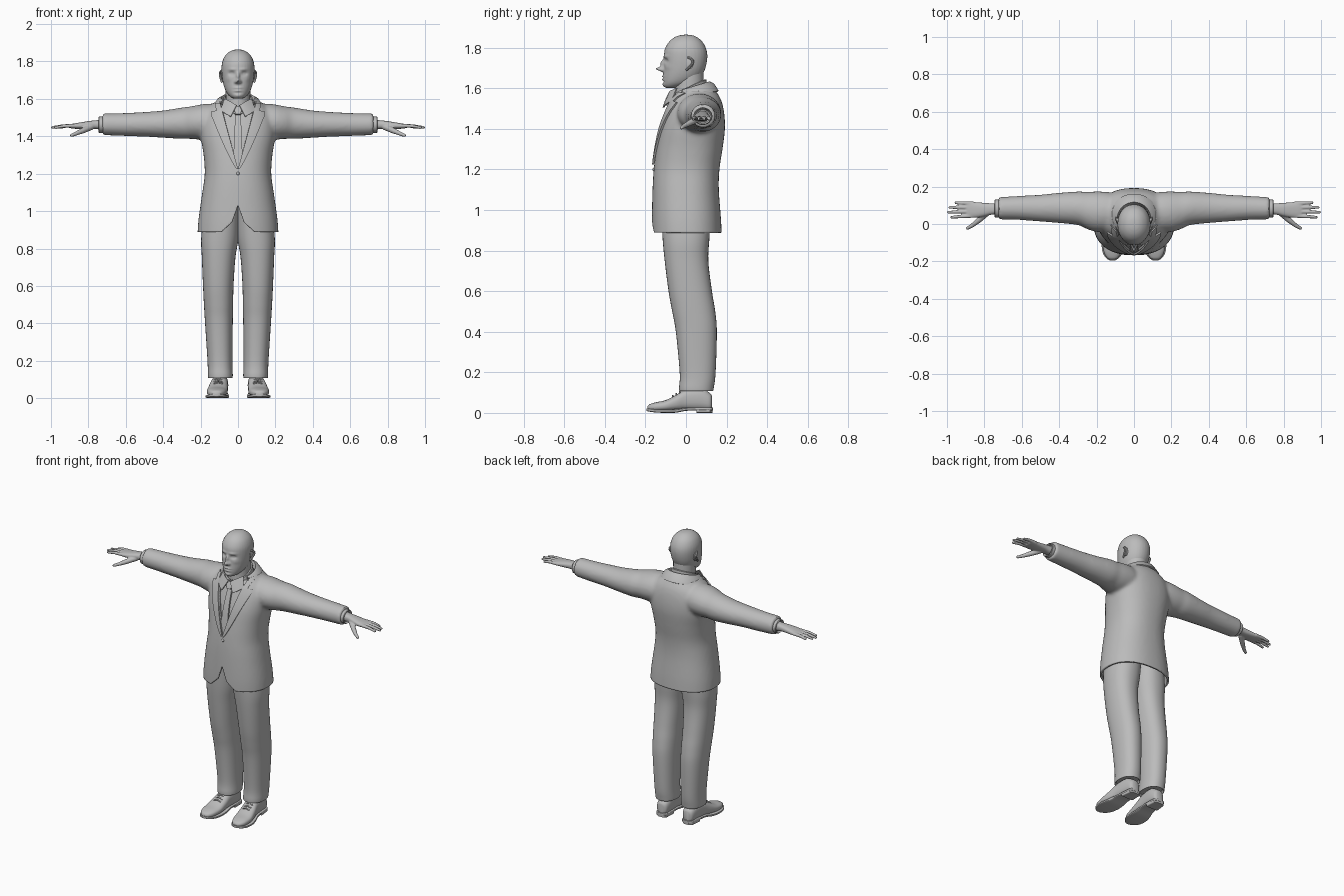
import bpy, bmesh, math
from mathutils import Vector
from mathutils.bvhtree import BVHTree

if "Cube" in bpy.data.objects:
    bpy.data.objects.remove(bpy.data.objects["Cube"])

grey = bpy.data.materials.new("plain_grey")
grey.diffuse_color = (0.5, 0.5, 0.5, 1)
grey.use_nodes = True
grey.node_tree.nodes["Principled BSDF"].inputs["Base Color"].default_value = grey.diffuse_color


def spline(rows, steps=5):
    """Catmull-Rom resampling of a table of cross-section values."""
    out = []
    for i in range(len(rows) - 1):
        a, b, c, d = (rows[min(max(i + k, 0), len(rows) - 1)] for k in (-1, 0, 1, 2))
        for s in range(steps):
            t = s / steps
            out.append([q + 0.5 * t * (r - p + t * (2*p - 5*q + 4*r - w + t * (3*(q - r) + w - p)))
                        for p, q, r, w in zip(a, b, c, d)])
    return out + [list(rows[-1])]


def oval(axis, pos, c1, c2, r1, r2, n=32, e=2.0):
    """Superellipse across the given axis."""
    pts = []
    for i in range(n):
        a = 2 * math.pi * i / n
        u = c1 + r1 * math.copysign(abs(math.cos(a)) ** (2 / e), math.cos(a))
        v = c2 + r2 * math.copysign(abs(math.sin(a)) ** (2 / e), math.sin(a))
        pts.append({"x": (pos, u, v), "y": (u, pos, v), "z": (u, v, pos)}[axis])
    return pts


def skin(bm, rings, closed=True, cap=True):
    vs = [[bm.verts.new(p) for p in r] for r in rings]
    n = len(vs[0])
    for a, b in zip(vs, vs[1:]):
        for i in range(n if closed else n - 1):
            j = (i + 1) % n
            bm.faces.new((a[i], a[j], b[j], b[i]))
    if cap and closed:
        bm.faces.new(vs[0][::-1])
        bm.faces.new(vs[-1])


def tube(bm, pts, n=12):
    """Rounded finger-like tube through (x, y, z, radius) points."""
    for (x, y, z, r) in pts:
        m = bmesh.ops.create_uvsphere(bm, u_segments=n, v_segments=8, radius=r)
        bmesh.ops.translate(bm, verts=m["verts"], vec=(x, y, z))
    rings = []
    for i, p in enumerate(pts):
        d = (Vector(pts[min(i + 1, len(pts) - 1)][:3]) - Vector(pts[max(i - 1, 0)][:3])).normalized()
        q = d.to_track_quat("Z", "Y")
        rings.append([Vector(p[:3]) + q @ Vector((p[3] * math.cos(2 * math.pi * k / n),
                      p[3] * math.sin(2 * math.pi * k / n), 0)) for k in range(n)])
    skin(bm, rings)


def finish(name, bm, voxel=0, smooth=0, thick=0, mirror=False, angle=40):
    bmesh.ops.recalc_face_normals(bm, faces=bm.faces)
    me = bpy.data.meshes.new(name)
    bm.to_mesh(me)
    bm.free()
    me.materials.append(grey)
    ob = bpy.data.objects.new(name, me)
    bpy.context.collection.objects.link(ob)
    bpy.ops.object.select_all(action="DESELECT")
    bpy.context.view_layer.objects.active = ob
    ob.select_set(True)
    mods = []
    if voxel:
        m = ob.modifiers.new("fuse", "REMESH")
        m.mode, m.voxel_size = "VOXEL", voxel
        mods.append(m)
    if smooth:
        m = ob.modifiers.new("soften", "SMOOTH")
        m.factor, m.iterations = 0.5, smooth
        mods.append(m)
    if thick:
        m = ob.modifiers.new("thickness", "SOLIDIFY")
        m.thickness, m.offset = thick, 0
        mods.append(m)
    if mirror:
        m = ob.modifiers.new("mirror", "MIRROR")
        m.use_mirror_merge = False
        mods.append(m)
    for m in mods:
        bpy.ops.object.modifier_apply(modifier=m.name)
    bpy.ops.object.shade_smooth_by_angle(angle=math.radians(angle))
    return ob


# Jacket: torso and sleeves fused, rows are z, half width, front y, back y
torso = [(.84, .218, -.166, .178), (.95, .212, -.168, .173), (1.1, .191, -.165, .162),
         (1.2, .178, -.159, .165), (1.3, .184, -.147, .18), (1.4, .2, -.128, .192),
         (1.48, .2, -.102, .188), (1.54, .17, -.078, .174), (1.58, .125, -.055, .152), (1.61, .1, -.035, .13)]
bm = bmesh.new()
skin(bm, [oval("z", z, 0, (f + b) / 2, w, (b - f) / 2, 48, 2.3) for z, w, f, b in spline(torso)])
# rows are x, centre y, centre z, radius y, radius z
sleeve = [(.04, .07, 1.47, .085, .09), (.14, .066, 1.478, .105, .096), (.2, .066, 1.476, .108, .094),
          (.25, .072, 1.473, .1, .087), (.3, .084, 1.47, .09, .084), (.4, .086, 1.465, .081, .073),
          (.5, .085, 1.464, .072, .066), (.62, .086, 1.463, .064, .061), (.725, .084, 1.464, .06, .058)]
for s in (1, -1):
    skin(bm, [oval("x", s * x, y, z, ry, rz) for x, y, z, ry, rz in spline(sleeve)])
jacket = finish("jacket", bm, voxel=.01, smooth=8)
bm = bmesh.new()
bm.from_mesh(jacket.data)
surface = BVHTree.FromBMesh(bm)
V0, VS = 1.225, .27      # neckline apex and slope
for co, no in (((0, 0, .888), (0, 0, 1)), ((0, 0, 1.587), (0, 0, 1)), ((0, 0, V0), (1, 0, -VS)),
               ((0, 0, V0), (1, 0, VS)), ((0, 0, 1.03), (1, 0, .36)), ((0, 0, 1.03), (1, 0, -.36)),
               ((.06, 0, .915), (.9, 0, 1)), ((-.06, 0, .915), (-.9, 0, 1))):
    bmesh.ops.bisect_plane(bm, geom=bm.verts[:] + bm.edges[:] + bm.faces[:], plane_co=co, plane_no=no)


def opening(p):
    x, y, z = abs(p.x), p.y, p.z
    neck = z > 1.587 or (y < .03 and x < (z - V0) * VS)
    hem = z < .888 or (y < -.05 and (x < (1.03 - z) * .36 or (x < .1 and .9 * (x - .06) + z - .915 < 0)))
    return neck or hem


bmesh.ops.delete(bm, geom=[f for f in bm.faces if opening(f.calc_center_median())], context="FACES")
bm.to_mesh(jacket.data)
bm.free()
m = jacket.modifiers.new("cloth", "SOLIDIFY")
m.thickness, m.offset = .012, -1
bpy.ops.object.modifier_apply(modifier=m.name)


def on_chest(x, z, off):
    hit = surface.ray_cast(Vector((x, -1, z)), Vector((0, 1, 0)))[0]
    if hit is None:
        hit = surface.find_nearest(Vector((x, -.05, z)))[0]
    return (x, hit.y + off, z)


def draped(name, rows, off, thick, mirror, cols=8):
    """Cloth laid on the chest; rows are z, x from, x to."""
    bm = bmesh.new()
    skin(bm, [[on_chest(a + (b - a) * i / cols, z, off) for i in range(cols + 1)] for z, a, b in rows], closed=False)
    return finish(name, bm, thick=thick, mirror=mirror)


steps = [i / 14 for i in range(15)]
draped("shirt_front", [(1.2 + .37 * t, -.02 - .1 * t, .02 + .1 * t) for t in steps], .016, .004, False, 16)
draped("tie", [(1.2 + .33 * t, -.028 + .014 * t, .028 - .014 * t) for t in steps], .007, .012, False)
draped("tie_knot", [(1.515 + .04 * t, -.014 - .009 * t, .014 + .009 * t) for t in steps], -.004, .02, False)
draped("lapel", [(V0 + .27 * t, .27 * VS * t, .008 + .127 * t ** .85) for t in steps]
       + [(1.505, .0756, .14), (1.53, .082, .142), (1.535, .084, .112), (1.555, .089, .118), (1.575, .094, .122)],
       -.006, .01, True)
bm = bmesh.new()
bmesh.ops.create_uvsphere(bm, u_segments=12, v_segments=6, radius=.009)
bmesh.ops.translate(bm, verts=bm.verts, vec=on_chest(0, 1.2, .002))
finish("jacket_button", bm)


# Collars: bands around the neck, rows are half width, front y, back y, front z, back z
def band(name, rows, a0, a1, thick):
    bm = bmesh.new()
    rings = []
    for w, f, b, zf, zb in rows:
        ang = [math.radians(a0 + (a1 - a0) * i / 40) for i in range(41)]
        rings.append([(w * math.cos(a), (f + b) / 2 + (b - f) / 2 * math.sin(a),
                       (zf + zb) / 2 + (zb - zf) / 2 * math.sin(a)) for a in ang])
    skin(bm, rings, closed=False)
    finish(name, bm, thick=thick)


band("jacket_collar", [(.088, -.06, .108, 1.56, 1.60), (.092, -.068, .118, 1.575, 1.63),
                       (.108, -.076, .136, 1.565, 1.62), (.128, -.085, .158, 1.545, 1.585)], -28, 208, .008)
band("shirt_collar", [(.084, -.088, .105, 1.52, 1.585), (.075, -.078, .098, 1.565, 1.64),
                      (.069, -.07, .09, 1.565, 1.64)], -86, 266, .006)
bm = bmesh.new()
skin(bm, [[(.008, -.088, 1.565), (.04, -.078, 1.585), (.07, -.045, 1.6)],
          [(.02, -.1, 1.54), (.05, -.094, 1.545), (.085, -.06, 1.56)],
          [(.038, -.112, 1.505), (.058, -.104, 1.515), (.088, -.075, 1.535)]], closed=False)
finish("collar_wing", bm, thick=.007, mirror=True)

# Neck
bm = bmesh.new()
skin(bm, [oval("z", z, 0, (f + b) / 2, w, (b - f) / 2) for z, w, f, b in
          spline([(1.5, .075, -.06, .1), (1.58, .066, -.058, .088), (1.64, .066, -.055, .086), (1.7, .066, -.05, .085)])])
finish("neck", bm)

# Head: skull rows are z, half width, front y, back y
skull = [(1.601, .022, -.1, -.05), (1.612, .042, -.11, -.0), (1.63, .059, -.113, .04), (1.66, .073, -.113, .076),
         (1.7, .083, -.11, .096), (1.75, .088, -.109, .105), (1.79, .086, -.105, .101), (1.825, .073, -.087, .084),
         (1.848, .052, -.062, .06), (1.86, .03, -.035, .036), (1.864, .01, -.012, .012)]
bm = bmesh.new()
skin(bm, [oval("z", z, 0, (f + b) / 2, w, (b - f) / 2, 32, 2.1) for z, w, f, b in spline(skull)])
head = finish("head", bm, voxel=.005, smooth=5, angle=60)
# facial relief: x, z, spread x, spread z, push along y
relief = [(0, 1.695, .011, .011, -.038), (0, 1.722, .008, .018, -.019), (.013, 1.69, .007, .007, -.011),
          (.034, 1.735, .016, .010, .013), (.03, 1.758, .022, .007, -.005), (.05, 1.705, .016, .014, -.003),
          (0, 1.658, .02, .0045, -.008), (0, 1.643, .018, .005, -.006), (0, 1.651, .022, .0025, .005),
          (0, 1.617, .02, .010, -.004), (.034, 1.735, .009, .004, -.006), (0, 1.632, .02, .005, .004)]
for v in head.data.vertices:
    if v.co.y < -.03:
        x, z = abs(v.co.x), v.co.z
        v.co.y += sum(p * math.exp(-((x - a) / sx) ** 2 - ((z - c) / sz) ** 2) for a, c, sx, sz, p in relief)

# Ears: shell with a raised rim
bm = bmesh.new()
tube(bm, [(.087 + .01 * math.sin(math.pi * t), .012 + .028 * math.sin(math.pi * t * .95) - .012 * t,
           1.752 - .06 * t + .008 * math.sin(math.pi * t), .006) for t in [i / 8 for i in range(9)]], 8)
skin(bm, [oval("x", x, .02, 1.725, r * .6, r, 16) for x, r in ((.075, .03), (.088, .03), (.09, .024))])
finish("ear", bm, mirror=True)

# Shirt cuffs and hands
bm = bmesh.new()
skin(bm, [oval("x", x, .083, 1.462, r, r * .92) for x, r in ((.7, .047), (.742, .047), (.746, .043), (.73, .036))])
finish("shirt_cuff", bm, mirror=True)
bm = bmesh.new()
palm = [(.72, .082, 1.462, .03, .028), (.765, .08, 1.462, .031, .023), (.8, .077, 1.46, .036, .021),
        (.85, .075, 1.456, .042, .017), (.89, .077, 1.454, .042, .012), (.9, .077, 1.453, .036, .008)]
skin(bm, [oval("x", x, y, z, ry, rz, 24, 2.4) for x, y, z, ry, rz in spline(palm)])
for y0, y1, tip in ((.044, .036, .975), (.067, .063, .993), (.089, .089, .985), (.109, .114, .953)):
    tube(bm, [(.86, y0, 1.456, .011), (.5 * (.88 + tip), (y0 + y1) / 2, 1.455, .0095), (tip, y1, 1.447, .0075)])
tube(bm, [(.785, .06, 1.45, .017), (.83, .02, 1.43, .015), (.865, -.008, 1.415, .011), (.89, -.022, 1.405, .009)])
finish("hand", bm, voxel=.004, smooth=3, mirror=True, angle=60)

# Trousers: rows are z, inner x, outer x, front y, back y
leg = [(.125, .036, .15, -.024, .122), (.108, .03, .158, -.032, .132), (.125, .028, .161, -.034, .137),
       (.2, .03, .163, -.031, .146), (.4, .028, .176, -.05, .152), (.5, .026, .182, -.068, .144),
       (.6, .024, .187, -.086, .128), (.75, .014, .193, -.105, .11), (.87, -.004, .196, -.116, .116),
       (1.05, -.01, .17, -.125, .125)]
bm = bmesh.new()
skin(bm, [oval("z", z, (a + b) / 2, (f + k) / 2, (b - a) / 2, (k - f) / 2, 36, 2.25) for z, a, b, f, k in spline(leg)])
finish("trouser_leg", bm, mirror=True)


# Shoes: rows are y, centre x, half width, bottom z, top z
def shoe_part(name, rows, e):
    bm = bmesh.new()
    skin(bm, [oval("y", y, x, (lo + hi) / 2, w, (hi - lo) / 2, 28, e) for y, x, w, lo, hi in rows])
    finish(name, bm, mirror=True)


shoe_part("shoe_upper", spline([(.128, .094, .022, .02, .085), (.115, .094, .036, .012, .1), (.07, .095, .043, .012, .125),
          (.0, .1, .046, .012, .118), (-.05, .106, .052, .01, .088), (-.1, .111, .055, .008, .063),
          (-.15, .114, .047, .008, .052), (-.18, .115, .03, .01, .042), (-.19, .115, .014, .014, .032)]), 2.5)
shoe_part("shoe_sole", spline([(.132, .094, .02, .012, .026), (.12, .094, .038, .012, .028), (.06, .096, .044, .012, .028),
          (.0, .1, .048, .01, .026), (-.05, .106, .057, .001, .019), (-.1, .111, .062, 0, .017),
          (-.15, .114, .054, .002, .018), (-.18, .115, .036, .006, .021), (-.195, .115, .014, .009, .023)]), 5)
shoe_part("shoe_heel", [(.131, .094, .022, 0, .022), (.118, .094, .039, 0, .022), (.052, .096, .044, 0, .022)], 6)
bm = bmesh.new()
for y, z in ((-.03, .103), (-.048, .092), (-.066, .083)):
    tube(bm, [(.083, y, z - .006, .004), (.105, y, z + .002, .004), (.127, y, z - .006, .004)], 8)
finish("shoe_laces", bm, mirror=True)
